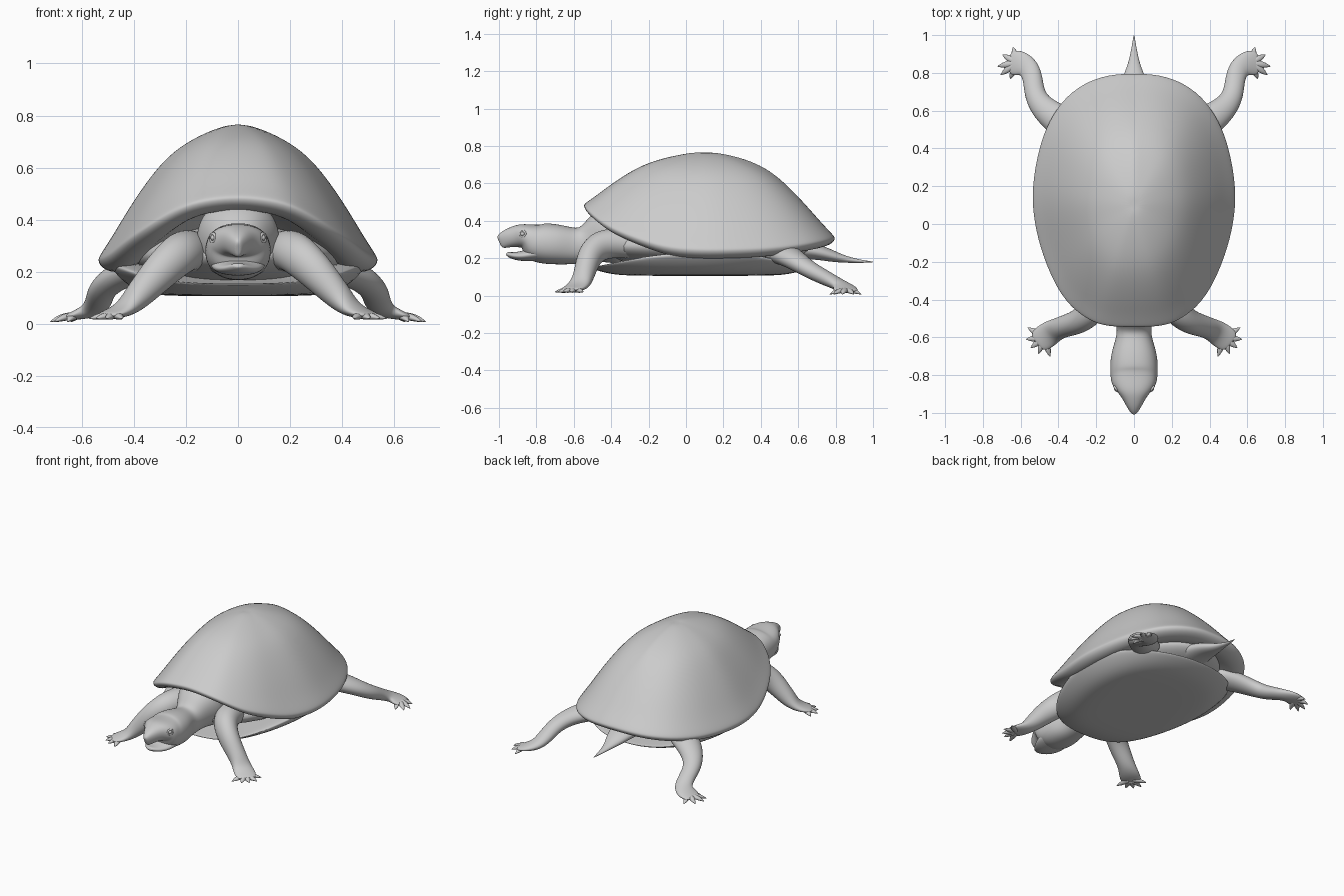
import bpy, bmesh, math
from mathutils import Vector

old = bpy.data.objects.get("Cube")
if old:
    bpy.data.objects.remove(old, do_unlink=True)

grey = bpy.data.materials.new("plain_grey")
grey.use_nodes = True
grey.diffuse_color = (0.6, 0.6, 0.6, 1)
grey.node_tree.nodes["Principled BSDF"].inputs["Base Color"].default_value = (0.6, 0.6, 0.6, 1)


def loft(name, rings, levels=2):
    """Skin a list of equal-length rings, close both ends, smooth it."""
    bm = bmesh.new()
    rows = [[bm.verts.new(p) for p in ring] for ring in rings]
    n = len(rows[0])
    for a, b in zip(rows, rows[1:]):
        for i in range(n):
            j = (i + 1) % n
            bm.faces.new((a[i], a[j], b[j], b[i]))
    for row in (rows[0], rows[-1]):
        mid = bm.verts.new(sum((v.co for v in row), Vector()) / n)
        for i in range(n):
            bm.faces.new((row[i], row[(i + 1) % n], mid))
    bmesh.ops.recalc_face_normals(bm, faces=bm.faces)
    for f in bm.faces:
        f.smooth = True
    mesh = bpy.data.meshes.new(name)
    bm.to_mesh(mesh)
    bm.free()
    mesh.materials.append(grey)
    ob = bpy.data.objects.new(name, mesh)
    bpy.context.collection.objects.link(ob)
    sub = ob.modifiers.new("smooth", 'SUBSURF')
    sub.levels = sub.render_levels = levels
    return ob


def tube(name, path, sides=12, levels=2, box=1.0):
    """Loft ellipses along a path of (x, y, z, half width, half height)."""
    pts = [Vector(p[:3]) for p in path]
    rings = []
    for k, p in enumerate(path):
        t = (pts[min(k + 1, len(pts) - 1)] - pts[max(k - 1, 0)]).normalized()
        side = t.cross(Vector((0, 0, 1))).normalized()
        up = side.cross(t)
        ring = []
        for i in range(sides):
            a = math.tau * i / sides
            c, s = math.cos(a), math.sin(a)
            c, s = (math.copysign(abs(v) ** box, v) for v in (c, s))
            ring.append(pts[k] + side * c * p[3] * 1.04 + up * s * p[4] * 1.04)
        rings.append(ring)
    return loft(name, rings, levels)


def mirror_loop(half):
    """Turn a front-to-back half outline into a closed loop."""
    return half + [(-x, y, z) for x, y, z in half[-2:0:-1]]


def scaled(loop, cy, r, height):
    return [(x * r, cy + (y - cy) * r, height(z)) for x, y, z in loop]


def ball(name, loc, size):
    bpy.ops.mesh.primitive_uv_sphere_add(segments=32, ring_count=16, location=loc)
    ob = bpy.context.object
    ob.name = name
    ob.scale = size
    ob.data.materials.append(grey)
    bpy.ops.object.shade_smooth()
    return ob


# Upper shell: rim outline lofted to a domed top, with a rolled-under lip
rim = mirror_loop([
    (0, -.545, .49), (.1, -.545, .482), (.2, -.53, .462), (.29, -.475, .415), (.36, -.41, .37),
    (.43, -.3, .325), (.5, -.12, .262), (.535, .05, .25), (.54, .2, .25), (.505, .4, .255),
    (.45, .55, .268), (.36, .68, .287), (.23, .765, .302), (.1, .795, .312), (0, .795, .312)])
dome = [(.08, .985), (.2, .945), (.35, .87), (.5, .76), (.64, .59),
        (.78, .375), (.9, .165), (.98, .04), (1, 0)]
lip = [(1, -.012), (.985, -.03), (.93, -.05), (.84, -.055), (.7, -.01)]
cy, top = .1, .77
rings = [scaled(rim, cy, r, lambda z, h=h: z + (top - z) * h) for r, h in dome]
rings += [scaled(rim, cy, r, lambda z, d=d: z + d) for r, d in lip]
# Low keel along the rear of the back
rings = [[(x, y, z + .014 * (z > .5) * math.exp(-(x / .04) ** 2 - ((y - .4) / .17) ** 2))
          for x, y, z in ring] for ring in rings]
loft("upper_shell", rings)

# Belly plate: shallow dish whose sides rise as a bridge to the shell
edge = mirror_loop([
    (0, -.52, .15), (.15, -.51, .15), (.29, -.45, .16), (.4, -.3, .19), (.47, -.1, .215),
    (.5, .1, .22), (.485, .3, .22), (.41, .48, .19), (.28, .61, .165), (.12, .67, .155),
    (0, .675, .155)])
dish = [(.35, 0), (.66, .02), (.8, .2), (.91, .55), (1, 1), (.98, 1.12), (.8, 1.15)]
loft("belly_plate", [scaled(edge, .08, r, lambda z, k=k: .106 + (z - .106) * k) for r, k in dish])

# Soft body between the two shells
ball("body", (0, .1, .265), (.41, .58, .125))

# Neck and upper head, then the lower jaw
skull = [(-.36, .33, .18, .17), (-.46, .31, .13, .135), (-.52, .275, .093, .1),
         (-.58, .265, .087, .093), (-.64, .268, .105, .1), (-.7, .275, .121, .106),
         (-.77, .28, .125, .107), (-.815, .288, .121, .1), (-.845, .317, .115, .068),
         (-.88, .32, .097, .063), (-.91, .317, .067, .057), (-.955, .306, .044, .048),
         (-.985, .291, .024, .04), (-.998, .285, .012, .03)]
tube("neck_and_head", [(0, y, z, w, h) for y, z, w, h in skull], 16, box=.88)
jaw = [(-.74, .235, .1, .05), (-.82, .222, .105, .037), (-.88, .21, .083, .026),
       (-.93, .213, .052, .018), (-.96, .224, .02, .01)]
tube("lower_jaw", [(0, y, z, w, h) for y, z, w, h in jaw], 16)

# Tail
tube("tail", [(0, .45, .25, .14, .06), (0, .6, .245, .11, .05), (0, .7, .235, .085, .042),
              (0, .78, .212, .06, .032), (0, .84, .196, .033, .02), (0, .92, .184, .015, .01),
              (0, 1.0, .18, .002, .002)])

# Legs: limb paths ending in a flat palm, with clawed toes fanned out
front_limb = [(.17, -.24, .27, .09, .08), (.19, -.37, .285, .085, .08),
              (.225, -.465, .27, .078, .082), (.285, -.515, .215, .066, .075),
              (.345, -.535, .15, .06, .062), (.4, -.552, .09, .056, .05),
              (.44, -.575, .052, .066, .03), (.49, -.61, .036, .068, .017),
              (.515, -.63, .032, .05, .01)]
front_toes = [(.56, -.55), (.57, -.61), (.545, -.655), (.505, -.685), (.445, -.7)]
rear_limb = [(.28, .47, .24, .1, .06), (.39, .545, .215, .085, .058),
             (.475, .605, .175, .07, .05), (.525, .675, .13, .056, .045),
             (.533, .755, .09, .052, .04), (.55, .82, .058, .056, .032),
             (.59, .848, .042, .066, .025), (.635, .855, .03, .068, .016),
             (.66, .858, .026, .05, .01)]
rear_toes = [(.64, .935), (.695, .895), (.72, .835), (.705, .79), (.655, .77)]

for side, s in (("left", 1), ("right", -1)):
    for end, limb, toes, palm, tip_z in (
            ("front", front_limb, front_toes, Vector((.475, -.6)), .02),
            ("rear", rear_limb, rear_toes, Vector((.62, .855)), .008)):
        tube(f"{side}_{end}_leg", [(s * p[0], *p[1:]) for p in limb])
        for n, tip in enumerate(toes):
            path = []
            for t, r in ((.1, .02), (.5, .02), (.72, .015), (.9, .008), (1.03, .001)):
                q = palm.lerp(Vector(tip), t)
                path.append((s * q.x, q.y, .032 + (tip_z - .032) * t * t, r, r * .75))
            tube(f"{side}_{end}_toe_{n + 1}", path, 8, 1)
    # Eye with a raised lid around it
    ball(f"{side}_eye", (s * .094, -.872, .33), (.012, .014, .012))
    bpy.ops.mesh.primitive_torus_add(
        major_segments=24, minor_segments=8, major_radius=.016, minor_radius=.006,
        location=(s * .096, -.872, .33), rotation=(0, math.pi / 2, s * -.6))
    lid = bpy.context.object
    lid.name = f"{side}_eyelid"
    lid.data.materials.append(grey)
    bpy.ops.object.shade_smooth()
    # Nostril bump on the beak
    ball(f"{side}_nostril", (s * .018, -.984, .318), (.006, .006, .006))
